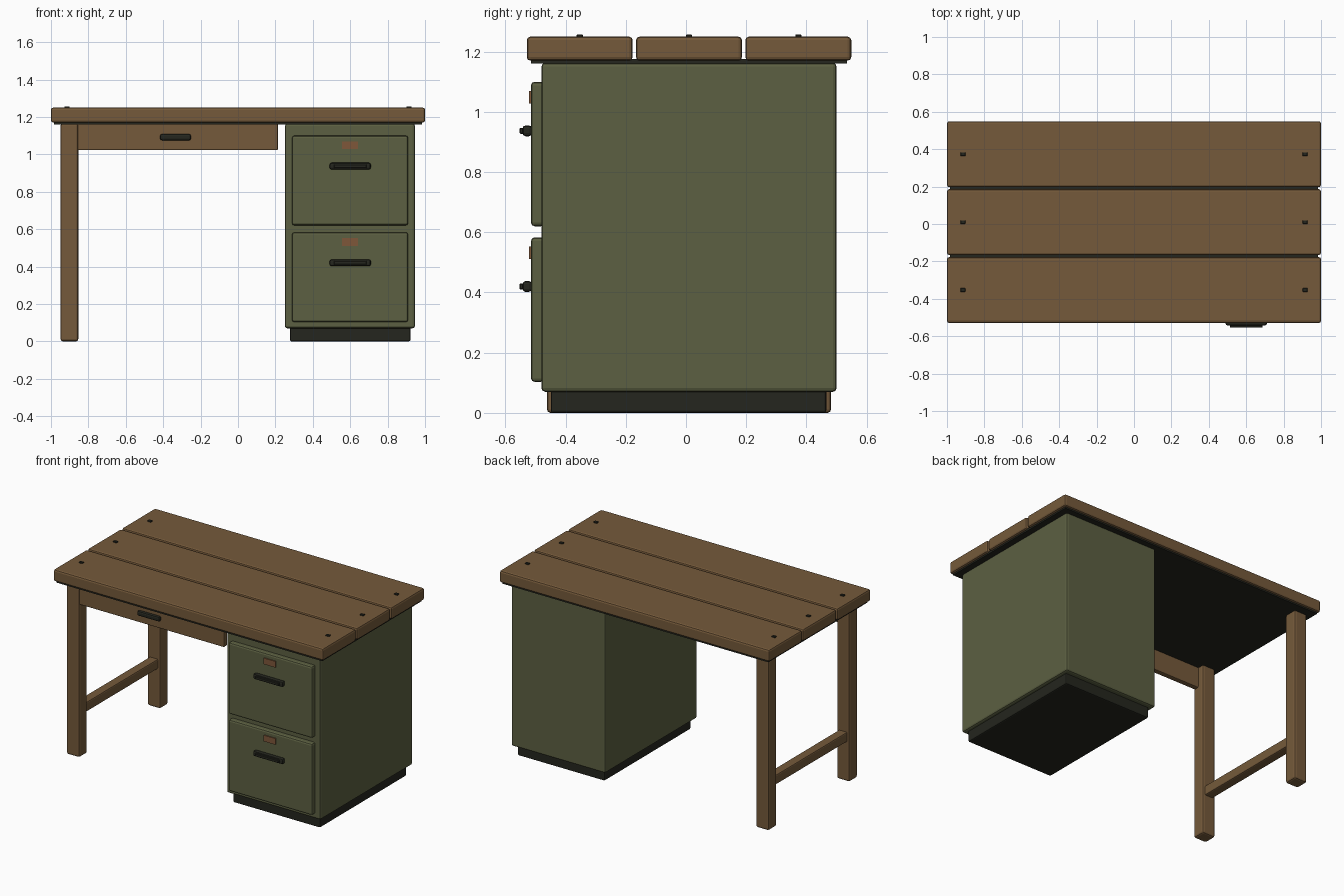
import bpy
import bmesh
import math

if "Cube" in bpy.data.objects:
    bpy.data.objects.remove(bpy.data.objects["Cube"])


def material(name, rgb):
    m = bpy.data.materials.new(name)
    m.diffuse_color = (*rgb, 1.0)
    m.use_nodes = True
    m.node_tree.nodes["Principled BSDF"].inputs["Base Color"].default_value = m.diffuse_color
    return m


WOOD = material("brown_wood", (0.178, 0.102, 0.043))
GREEN = material("olive_green_metal", (0.107, 0.117, 0.054))
DARK = material("near_black_metal", (0.018, 0.019, 0.013))
COPPER = material("copper_label", (0.21, 0.095, 0.042))


def box(name, x, y, z, mat, bevel=0.0, segments=2):
    """Box from (min, max) ranges, with optional rounded edges."""
    bm = bmesh.new()
    bmesh.ops.create_cube(bm, size=1.0)
    for v in bm.verts:
        for i, (lo, hi) in enumerate((x, y, z)):
            v.co[i] = hi if v.co[i] > 0 else lo
    if bevel:
        bmesh.ops.bevel(bm, geom=bm.edges[:], offset=bevel, segments=segments,
                        profile=0.5, affect='EDGES', clamp_overlap=True)
    mesh = bpy.data.meshes.new(name)
    bm.to_mesh(mesh)
    bm.free()
    mesh.materials.append(mat)
    ob = bpy.data.objects.new(name, mesh)
    bpy.context.collection.objects.link(ob)
    return ob


# Tabletop: three planks with a nail near each end
for i, yc in enumerate((-0.353, 0.010, 0.373)):
    box(f"top_plank_{i + 1}", (-1.0, 1.0), (yc - 0.176, yc + 0.176),
        (1.17, 1.25), WOOD, 0.012)
    for side, xc in (("left", -0.915), ("right", 0.915)):
        box(f"nail_{side}_{i + 1}", (xc - 0.013, xc + 0.013),
            (yc - 0.010, yc + 0.010), (1.24, 1.257), DARK, 0.002, 1)

# Dark board under the planks
box("under_board", (-0.985, 0.985), (-0.515, 0.535), (1.16, 1.175), DARK)

# Legs on the left side and the rail joining them
for name, y in (("front_leg", (-0.462, -0.374)), ("back_leg", (0.394, 0.482))):
    box(name, (-0.949, -0.854), y, (0.0, 1.165), WOOD, 0.012)
box("leg_rail", (-0.932, -0.870), (-0.40, 0.42), (0.265, 0.33), WOOD, 0.008)

# Shallow front panel over the knee space, with its pull
box("knee_drawer_front", (-0.87, 0.214), (-0.454, -0.418), (1.022, 1.163), WOOD, 0.007)
box("knee_drawer_pull", (-0.417, -0.251), (-0.476, -0.45), (1.075, 1.108), DARK, 0.01)

# Cabinet body and plinth
box("cabinet_body", (0.251, 0.946), (-0.48, 0.50), (0.07, 1.163), GREEN, 0.012)
box("cabinet_plinth", (0.278, 0.922), (-0.449, 0.466), (0.0, 0.08), DARK, 0.008)

# Two drawers, each with a label plate and a stepped handle
for name, z0 in (("lower", 0.103), ("upper", 0.620)):
    box(f"{name}_drawer_front", (0.289, 0.909), (-0.515, -0.47),
        (z0, z0 + 0.48), GREEN, 0.012)
    box(f"{name}_label", (0.556, 0.642), (-0.522, -0.513),
        (z0 + 0.408, z0 + 0.449), COPPER)
    zc = z0 + 0.317
    box(f"{name}_handle_base", (0.490, 0.710), (-0.543, -0.512),
        (zc - 0.018, zc + 0.018), DARK, 0.010)
    box(f"{name}_handle_grip", (0.512, 0.688), (-0.553, -0.535),
        (zc - 0.010, zc + 0.010), DARK, 0.003, 1)
